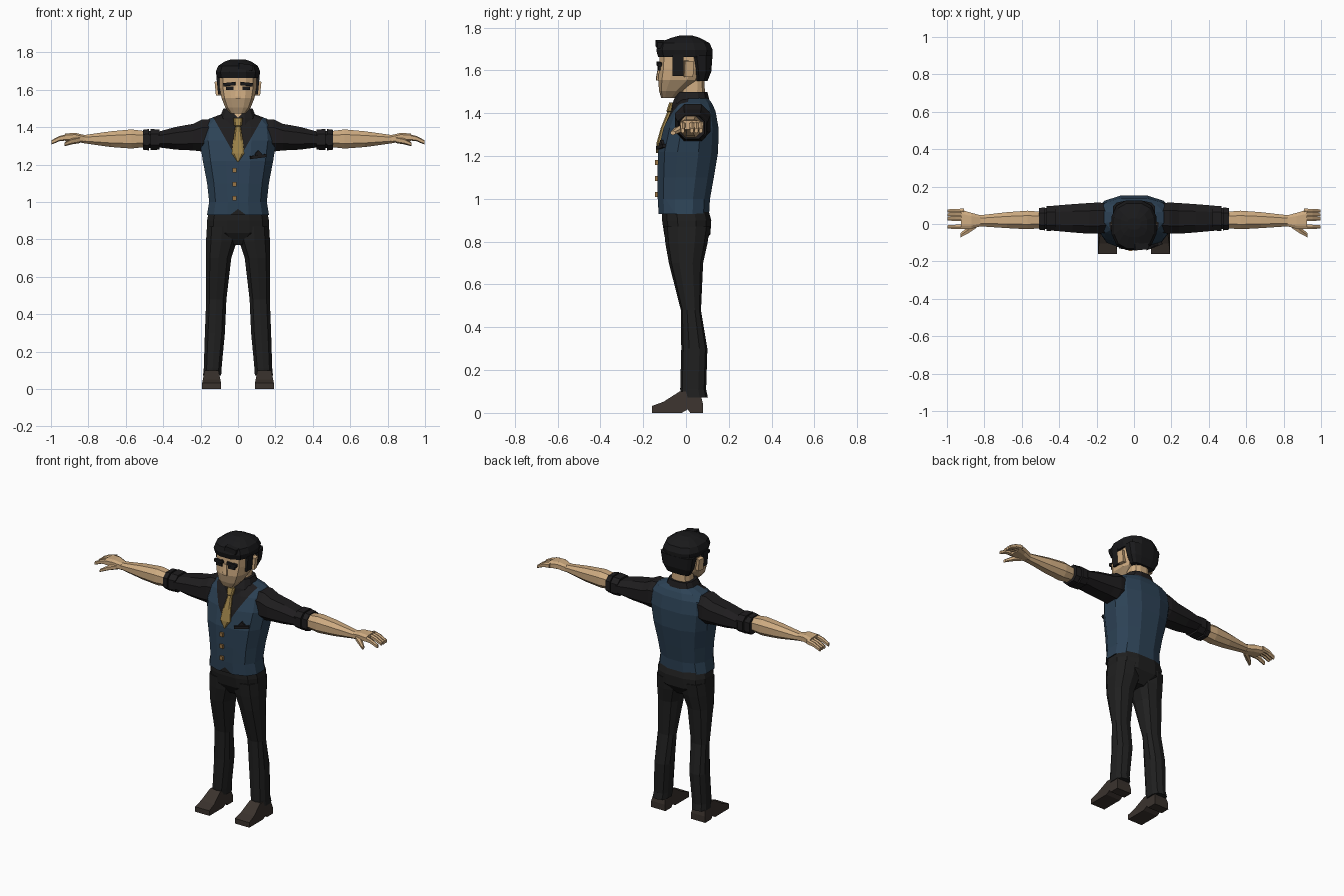
import bpy, bmesh, math
from mathutils import Vector, Matrix

if "Cube" in bpy.data.objects:
    bpy.data.objects.remove(bpy.data.objects["Cube"])


def material(name, r, g, b):
    m = bpy.data.materials.new(name)
    m.diffuse_color = (r, g, b, 1)
    m.use_nodes = True
    m.node_tree.nodes["Principled BSDF"].inputs["Base Color"].default_value = m.diffuse_color
    return m


SKIN = material("skin", 0.62, 0.41, 0.22)
STUBBLE = material("stubble", 0.44, 0.30, 0.17)
HAIR = material("hair black", 0.010, 0.010, 0.011)
SHIRT = material("shirt black", 0.013, 0.012, 0.013)
VEST = material("vest blue", 0.026, 0.055, 0.093)
PANTS = material("trouser black", 0.014, 0.014, 0.014)
TIE = material("tie gold", 0.33, 0.22, 0.065)
BUTTON = material("button bronze", 0.33, 0.18, 0.06)
SHOE = material("shoe brown", 0.042, 0.032, 0.026)


def finish(name, bm, mats, mirror=False):
    bmesh.ops.recalc_face_normals(bm, faces=bm.faces[:])
    me = bpy.data.meshes.new(name)
    bm.to_mesh(me)
    bm.free()
    for m in mats:
        me.materials.append(m)
    ob = bpy.data.objects.new(name, me)
    bpy.context.collection.objects.link(ob)
    if mirror:
        ob.modifiers.new("mirror", 'MIRROR').use_mirror_merge = False
    return ob


def tube(rings, n=12, p=0.75, axis='z'):
    """Loft rounded-square rings (t, a0, a1, b0, b1); a,b = x,y along z or y,z along x."""
    bm = bmesh.new()
    angles = [(i + 0.5) * 2 * math.pi / n for i in range(n)]
    shape = [(math.copysign(abs(math.cos(a)) ** p, math.cos(a)),
              math.copysign(abs(math.sin(a)) ** p, math.sin(a))) for a in angles]
    ma, mb = max(s[0] for s in shape), max(s[1] for s in shape)
    loops = []
    for t, a0, a1, b0, b1 in rings:
        loop = []
        for u, v in shape:
            a = (a0 + a1) / 2 + u / ma * (a1 - a0) / 2
            b = (b0 + b1) / 2 + v / mb * (b1 - b0) / 2
            loop.append(bm.verts.new((a, b, t) if axis == 'z' else (t, a, b)))
        loops.append(loop)
    for lo, hi in zip(loops, loops[1:]):
        for i in range(n):
            j = (i + 1) % n
            bm.faces.new((lo[i], lo[j], hi[j], hi[i]))
    bm.faces.new(loops[0])
    bm.faces.new(loops[-1])
    return bm


def sym(rings):
    """Rings (z, half width, y0, y1) centred on x = 0."""
    return [(z, -w, w, y0, y1) for z, w, y0, y1 in rings]


def v_cut(bm, z0, k, up, index):
    """Cut a V into the front and give its inside another material."""
    for s in (-1, 1):
        faces = [f for f in bm.faces if f.calc_center_median().y < 0 and abs(f.normal.z) < 0.95]
        geom = set(faces) | {e for f in faces for e in f.edges} | {v for f in faces for v in f.verts}
        bmesh.ops.bisect_plane(bm, geom=list(geom), plane_co=(0, 0, z0), plane_no=(s * k, 0, 1))
    for f in bm.faces:
        c = f.calc_center_median()
        if c.y < 0 and up * (c.z - z0) > abs(c.x) * k:
            f.material_index = index


def box(name, size, loc, mat, rot=0, tilt=0, mirror=False):
    bm = bmesh.new()
    bmesh.ops.create_cube(bm, size=1)
    m = (Matrix.Translation(loc) @ Matrix.Rotation(rot, 4, 'Z') @ Matrix.Rotation(tilt, 4, 'Y')
         @ Matrix.Diagonal((*size, 1)))
    bm.transform(m)
    return finish(name, bm, [mat], mirror)


# Vest, with shirt V at the neck and a notch at the hem
bm = tube(sym([(.93, .166, -.128, .108), (1.0, .154, -.132, .112), (1.1, .165, -.133, .13),
               (1.22, .188, -.131, .15), (1.33, .205, -.105, .152), (1.41, .195, -.07, .138),
               (1.445, .155, -.05, .122), (1.475, .075, -.025, .1)]), p=0.8)
bm.normal_update()
v_cut(bm, 1.22, 1.75, 1, 1)
v_cut(bm, .963, .75, -1, 2)
finish("vest", bm, [VEST, SHIRT, PANTS])

# Collar, open at the throat
bm = tube(sym([(1.405, .105, -.07, .11), (1.45, .098, -.062, .112), (1.5, .078, -.04, .1)]))
bm.normal_update()
v_cut(bm, 1.45, 1.1, 1, 1)
finish("collar", bm, [SHIRT, SKIN])

# Tie with knot
finish("tie", tube(sym([(1.215, .003, -.14, -.12), (1.26, .034, -.138, -.1),
                        (1.33, .026, -.118, -.09), (1.405, .014, -.088, -.05),
                        (1.41, .02, -.092, -.05), (1.45, .026, -.078, -.03)]), 8, .5), [TIE])

# Buttons, breast pocket and handkerchief
for i, z in enumerate((1.17, 1.095, 1.02)):
    box(f"button_{i + 1}", (.022, .014, .024), (-.018, -.137, z), BUTTON)
box("pocket", (.09, .016, .016), (.108, -.117, 1.243), SHIRT, .36, -.12)
box("handkerchief", (.028, .014, .028), (.108, -.113, 1.256), SHIRT, .36, .75)

# Sleeves and rolled cuffs
finish("sleeve", tube([(.14, -.045, .11, 1.28, 1.44), (.19, -.052, .115, 1.27, 1.442),
                       (.24, -.052, .112, 1.276, 1.418), (.33, -.045, .106, 1.28, 1.402),
                       (.43, -.036, .098, 1.293, 1.375)], 8, .8, 'x'), [SHIRT], True)
finish("cuff", tube([(.42, -.034, .095, 1.28, 1.388), (.468, -.038, .096, 1.278, 1.39),
                     (.469, -.028, .085, 1.288, 1.38), (.476, -.028, .085, 1.288, 1.38),
                     (.477, -.034, .088, 1.276, 1.39), (.508, -.03, .086, 1.28, 1.386)],
                    8, .7, 'x'), [SHIRT], True)

# Forearms, palms, fingers and thumbs
finish("forearm", tube([(.49, -.022, .065, 1.295, 1.378), (.57, -.028, .071, 1.286, 1.388),
                        (.68, -.022, .063, 1.294, 1.378), (.83, -.012, .046, 1.315, 1.357)],
                       8, .85, 'x'), [SKIN], True)
finish("palm", tube([(.82, -.012, .046, 1.314, 1.358), (.87, -.026, .06, 1.323, 1.37),
                     (.925, -.028, .076, 1.325, 1.366)], 8, .6, 'x'), [SKIN], True)
for i, y in enumerate((-.027, .016, .037, .058)):
    finish(f"finger_{i + 1}", tube([(.91, y, y + .024, 1.33, 1.364), (.955, y, y + .023, 1.325, 1.353),
                                    (.998, y + .003, y + .02, 1.307, 1.33)], 6, .7, 'x'), [SKIN], True)
finish("thumb", tube([(.845, -.022, .01, 1.315, 1.35), (.89, -.052, -.015, 1.308, 1.34),
                      (.928, -.072, -.05, 1.298, 1.318)], 6, .8, 'x'), [SKIN], True)

# Trousers
finish("trouser_seat", tube(sym([(.77, .04, -.06, .065), (.835, .166, -.102, .114),
                                 (.9, .166, -.112, .118), (.965, .152, -.112, .1)])), [PANTS])
finish("trouser_leg", tube([(.072, .09, .187, -.024, .102), (.11, .088, .183, -.027, .094),
                            (.3, .07, .177, -.022, .1), (.48, .062, .17, -.024, .07),
                            (.7, .036, .172, -.08, .08), (.79, .006, .171, -.096, .1),
                            (.87, .004, .166, -.104, .112)], 10, .8), [PANTS], True)

# Shoes: side profile widened towards the sole
bm = bmesh.new()
profile = [(-.16, 0), (-.16, .032), (-.105, .052), (-.03, .1), (.065, .1), (.08, .04),
           (.08, 0), (.02, 0), (.008, .016), (-.02, 0)]
sides = []
for s in (-1, 1):
    sides.append([bm.verts.new((.141 + s * (.051 - max(z - .03, 0) * .2), y, z)) for y, z in profile])
    bm.faces.new(sides[-1])
for i in range(len(profile)):
    j = (i + 1) % len(profile)
    bm.faces.new((sides[0][i], sides[0][j], sides[1][j], sides[1][i]))
finish("shoe", bm, [SHOE], True)

# Neck and head, with stubble on the jaw
finish("neck", tube(sym([(1.42, .064, -.03, .09), (1.58, .058, -.02, .086)])), [SKIN])
bm = tube(sym([(1.472, .04, -.116, -.05), (1.505, .068, -.126, -.01), (1.555, .088, -.13, .06),
               (1.61, .098, -.125, .09), (1.69, .1, -.122, .1)]), p=.65)
for f in bm.faces:
    f.material_index = int(f.calc_center_median().z < 1.555)
finish("head", bm, [SKIN, STUBBLE])
finish("nose", tube(sym([(1.553, .016, -.141, -.12), (1.565, .016, -.141, -.12),
                         (1.62, .009, -.13, -.12)]), 6), [SKIN])

# Brows, eyes and ears
box("brow", (.064, .018, .018), (.046, -.126, 1.63), HAIR, .12, .1, True)
box("eye", (.042, .01, .018), (.044, -.126, 1.609), HAIR, .1, 0, True)
box("ear", (.028, .04, .075), (.104, .012, 1.607), SKIN, .2, .1, True)

# Hair: cap, back and sideburns
finish("hair_cap", tube(sym([(1.662, .112, -.13, .122), (1.695, .119, -.139, .125),
                             (1.728, .106, -.13, .11), (1.752, .07, -.07, .065),
                             (1.763, .035, -.03, .03)]), p=.75), [HAIR])
finish("hair_back", tube(sym([(1.55, .078, .045, .1), (1.595, .1, .035, .118),
                              (1.67, .113, .02, .124)]), p=.65), [HAIR])
box("sideburn", (.02, .052, .1), (.101, -.037, 1.625), HAIR, 0, .1, True)
box("forelock", (.075, .04, .03), (.04, -.118, 1.722), HAIR, .1, .15)
